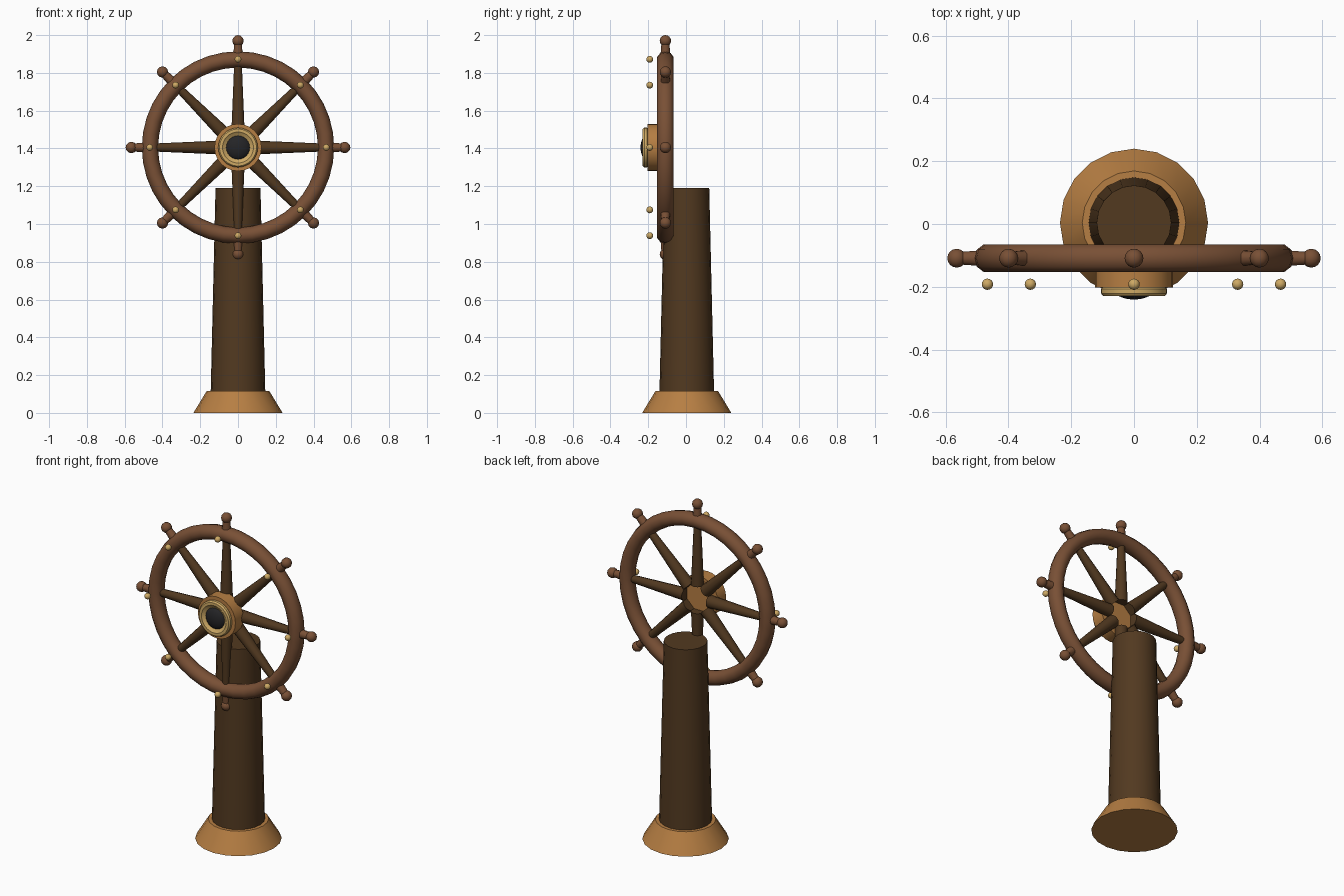
import bpy, bmesh, math
from mathutils import Vector, Matrix

if "Cube" in bpy.data.objects:
    bpy.data.objects.remove(bpy.data.objects["Cube"], do_unlink=True)


def material(name, rgb):
    m = bpy.data.materials.new(name)
    m.use_nodes = True
    m.diffuse_color = (*rgb, 1)
    m.node_tree.nodes["Principled BSDF"].inputs["Base Color"].default_value = (*rgb, 1)
    return m


DARK = material("dark wood", (0.084, 0.041, 0.0145))
RED = material("reddish wood", (0.19, 0.08, 0.036))
LIGHT = material("light wood", (0.47, 0.21, 0.056))
BRASS = material("brass", (0.62, 0.40, 0.13))
BLACK = material("black cap", (0.018, 0.018, 0.02))

HUB = Vector((0, -0.109, 1.405))    # wheel centre
POST = Vector((0, 0.004, 0))        # pedestal centre
TO_FRONT = Matrix.Rotation(math.pi / 2, 4, 'X')   # local z points to -y


def finish(name, bm, mat, angle=40):
    mesh = bpy.data.meshes.new(name)
    bmesh.ops.recalc_face_normals(bm, faces=bm.faces)
    bm.to_mesh(mesh)
    bm.free()
    mesh.materials.append(mat)
    ob = bpy.data.objects.new(name, mesh)
    bpy.context.collection.objects.link(ob)
    bpy.ops.object.select_all(action='DESELECT')
    ob.select_set(True)
    bpy.context.view_layer.objects.active = ob
    bpy.ops.object.shade_smooth_by_angle(angle=math.radians(angle))
    return ob


def tapered(name, a, b, r1, r2, mat, sides):
    """Tapered round bar from point a to point b."""
    a, b = Vector(a), Vector(b)
    turn = (b - a).to_track_quat('Z', 'Y').to_matrix().to_4x4()
    bm = bmesh.new()
    bmesh.ops.create_cone(bm, cap_ends=True, segments=sides, radius1=r1, radius2=r2,
                          depth=(b - a).length,
                          matrix=Matrix.Translation((a + b) / 2) @ turn)
    return finish(name, bm, mat)


def ball(name, centre, r, mat, squash=1.0, segs=12):
    bm = bmesh.new()
    bmesh.ops.create_uvsphere(bm, u_segments=segs, v_segments=segs * 2 // 3, radius=r,
                              matrix=Matrix.Translation(centre) @ Matrix.Diagonal((1, squash, 1, 1)) @ TO_FRONT)
    return finish(name, bm, mat)


def lathe(name, profile, mat, steps, angle, closed=False):
    """Turn (radius, y) points about the wheel axis."""
    bm = bmesh.new()
    vs = [bm.verts.new((r, y, 0)) for r, y in profile]
    pairs = list(zip(vs, vs[1:])) + ([(vs[-1], vs[0])] if closed else [])
    edges = [bm.edges.new(p) for p in pairs]
    bmesh.ops.spin(bm, geom=vs + edges, cent=(0, 0, 0), axis=(0, 1, 0),
                   angle=math.tau, steps=steps, use_duplicate=False)
    bmesh.ops.remove_doubles(bm, verts=bm.verts, dist=0.0001)
    bmesh.ops.translate(bm, verts=bm.verts, vec=(0, 0, HUB.z))
    return finish(name, bm, mat, angle)


# Pedestal
tapered("pedestal_base", POST, POST + Vector((0, 0, 0.117)), 0.236, 0.165, LIGHT, 20)
tapered("pedestal_post", POST + Vector((0, 0, 0.05)), POST + Vector((0, 0, 1.19)),
        0.146, 0.119, DARK, 20)

# Rim
ring = [math.tau * i / 10 for i in range(10)]
lathe("wheel_rim", [(0.466 + 0.043 * math.cos(a), HUB.y + 0.046 * math.sin(a)) for a in ring],
      RED, 40, 60, closed=True)

# Hub, brass ring and cap
tapered("hub", (0, -0.125, HUB.z), (0, -0.203, HUB.z), 0.125, 0.125, LIGHT, 24)
lathe("hub_ring", [(0.06, -0.2), (0.1, -0.2), (0.105, -0.207), (0.105, -0.221),
                   (0.098, -0.23), (0.082, -0.23), (0.07, -0.221), (0.06, -0.216)],
      BRASS, 32, 30, closed=True)
ball("hub_cap", (0, -0.205, HUB.z), 0.067, BLACK, squash=0.53, segs=24)

# Spokes, handles and studs
for i in range(8):
    a = math.tau * i / 8
    d = Vector((math.sin(a), 0, math.cos(a)))
    tapered(f"spoke_{i}", HUB + d * 0.08, HUB + d * 0.45, 0.037, 0.021, DARK, 10)
    tapered(f"handle_{i}", HUB + d * 0.49, HUB + d * 0.565, 0.026, 0.02, RED, 10)
    ball(f"knob_{i}", HUB + d * 0.565, 0.03, RED)
    ball(f"stud_{i}", Vector((0, -0.192, HUB.z)) + d * 0.467, 0.018, BRASS)
